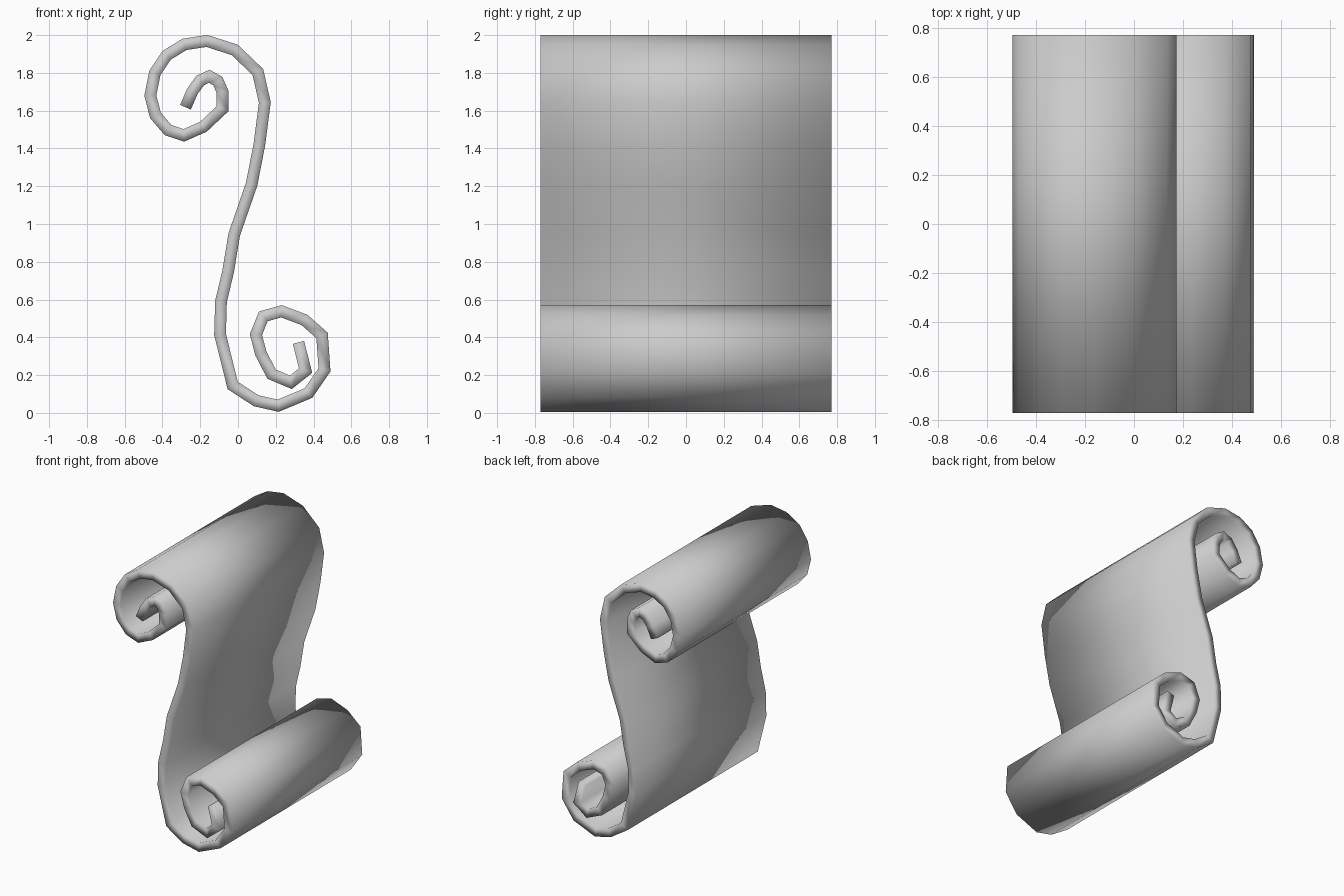
import bpy, bmesh

HALF_WIDTH = 0.77
THICK = 0.062

# centre line of the scroll, (x, z), from the inner end of the top curl
top_curl = [(-.278, 1.618), (-.243, 1.70), (-.20, 1.76), (-.152, 1.782),
            (-.107, 1.757), (-.082, 1.70), (-.082, 1.61), (-.183, 1.515),
            (-.287, 1.469), (-.370, 1.497), (-.437, 1.575), (-.464, 1.68),
            (-.440, 1.80), (-.378, 1.893), (-.283, 1.951), (-.165, 1.969),
            (-.018, 1.922), (.105, 1.805), (.142, 1.643)]
sheet = [(.113, 1.42), (.072, 1.21), (-.02, .945), (-.052, .75), (-.09, .59)]
bottom_curl = [(-.095, .415), (-.028, .145), (.097, .064), (.213, .038),
               (.373, .105), (.458, .228), (.445, .41), (.352, .492),
               (.230, .538), (.134, .511), (.095, .415), (.121, .315),
               (.178, .205), (.280, .162), (.358, .224), (.320, .373)]

# parchment sheet swept across y
bm = bmesh.new()
rows = [[bm.verts.new((x, y, z)) for y in (-HALF_WIDTH, HALF_WIDTH)]
        for x, z in top_curl + sheet + bottom_curl]
for a, b in zip(rows, rows[1:]):
    bm.faces.new((a[0], b[0], b[1], a[1]))
mesh = bpy.data.meshes.new("parchment_scroll")
bm.to_mesh(mesh)
bm.free()
scroll = bpy.data.objects.new("parchment_scroll", mesh)
bpy.context.collection.objects.link(scroll)

# soft shading runs over the rim as well
for p in mesh.polygons:
    p.use_smooth = True

# paper thickness
solid = scroll.modifiers.new("thickness", 'SOLIDIFY')
solid.thickness = THICK
solid.offset = 0
solid.use_even_offset = True
